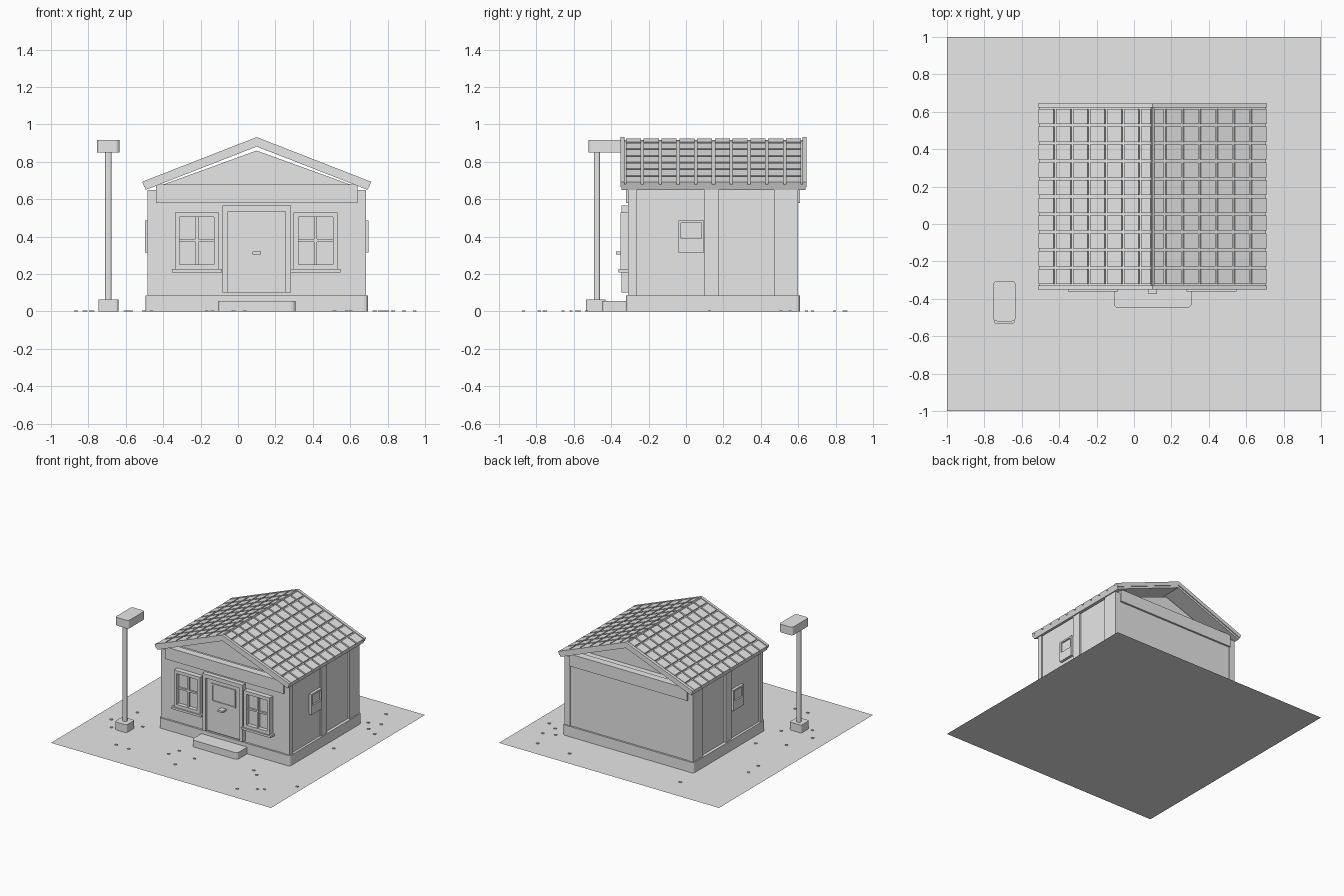
import bpy, bmesh, math, random
from mathutils import Matrix, Vector

if "Cube" in bpy.data.objects:
    bpy.data.objects.remove(bpy.data.objects["Cube"], do_unlink=True)

GREY = 0.8
mat = bpy.data.materials.new("plain grey")
mat.use_nodes = True
mat.diffuse_color = (GREY, GREY, GREY, 1)
mat.node_tree.nodes["Principled BSDF"].inputs["Base Color"].default_value = (GREY, GREY, GREY, 1)

CX, CY = 0.1, 0.145          # centre of the house
FRONT, BACK = -0.31, 0.6     # wall planes
HALF = 0.585                 # half width of the walls


def finish(name, bm):
    mesh = bpy.data.meshes.new(name)
    bm.to_mesh(mesh)
    bm.free()
    mesh.materials.append(mat)
    obj = bpy.data.objects.new(name, mesh)
    bpy.context.scene.collection.objects.link(obj)
    return obj


def add_box(bm, x, y, z, corner=0):
    """Box from (min, max) pairs, with optional rounded upright edges."""
    size = Vector((x[1] - x[0], y[1] - y[0], z[1] - z[0]))
    mid = Vector((x[0] + x[1], y[0] + y[1], z[0] + z[1])) / 2
    new = bmesh.ops.create_cube(bm, size=1, matrix=Matrix.Translation(mid) @ Matrix.Diagonal(size).to_4x4())
    if corner:
        edges = {e for v in new["verts"] for e in v.link_edges
                 if abs(e.verts[0].co.z - e.verts[1].co.z) > size.z / 2}
        bmesh.ops.bevel(bm, geom=list(edges), offset=corner, segments=3, affect="EDGES", profile=0.5)


def box(name, x, y, z, corner=0):
    bm = bmesh.new()
    add_box(bm, x, y, z, corner)
    return finish(name, bm)


def add_frame(bm, x, z, y, w):
    """Four bars around an opening that faces the front."""
    for side in ((x[0], x[0] + w), (x[1] - w, x[1])):
        add_box(bm, side, y, z)
    for level in ((z[0], z[0] + w), (z[1] - w, z[1])):
        add_box(bm, (x[0] + w, x[1] - w), y, level)


# Ground sheet with scattered pebbles
bm = bmesh.new()
bmesh.ops.create_grid(bm, x_segments=1, y_segments=1, size=1)
finish("ground", bm)

random.seed(4)
bm = bmesh.new()
count = 0
while count < 30:
    px, py = random.uniform(-0.9, 0.95), random.uniform(-0.95, 0.93)
    if abs(px - CX) < 0.62 and abs(py - CY) < 0.52:
        continue
    add_box(bm, (px - 0.01, px + 0.01), (py - 0.008, py + 0.008), (0, 0.005))
    count += 1
finish("pebbles", bm)

# Plinth, walls and corner posts
box("plinth", (CX - 0.595, CX + 0.595), (-0.32, 0.61), (0, 0.085), 0.02)
box("walls", (CX - HALF + 0.015, CX + HALF - 0.015), (FRONT + 0.005, BACK - 0.005), (0.085, 0.65))
bm = bmesh.new()
for s in (-1, 1):
    xs = sorted((CX + s * (HALF - 0.05), CX + s * HALF))
    for ys in ((FRONT, -0.265), (0.54, BACK), (0.1, 0.175), (0.47, 0.54)):
        add_box(bm, xs, ys, (0.085, 0.65))
finish("wall_posts", bm)
for s, name in ((-1, "right_wall_panel"), (1, "left_wall_panel")):
    box(name, sorted((CX + s * 0.5, CX + s * 0.575)), (-0.265, 0.1), (0.085, 0.65))

# Beams over the front and back walls, and the gable block under the roof
box("front_beam", (CX - 0.538, CX + 0.538), (FRONT - 0.01, FRONT + 0.05), (0.58, 0.68))
box("back_beam", (CX - 0.538, CX + 0.538), (BACK - 0.05, BACK + 0.01), (0.58, 0.68))
box("ceiling", (CX - 0.53, CX + 0.53), (FRONT, BACK), (0.62, 0.675))
bm = bmesh.new()
tri = [bm.verts.new(p) for p in ((CX - 0.51, -0.24, 0.675), (CX + 0.51, -0.24, 0.675), (CX, -0.24, 0.86))]
face = bm.faces.new(tri)
ext = bmesh.ops.extrude_face_region(bm, geom=[face], use_keep_orig=True)
bmesh.ops.translate(bm, vec=(0, 0.74, 0), verts=[g for g in ext["geom"] if isinstance(g, bmesh.types.BMVert)])
bmesh.ops.recalc_face_normals(bm, faces=bm.faces)
finish("gable", bm)

# Roof slopes: slab, separate tiles and end trims, tilted about the ridge
PITCH, LENGTH, STEP, GAP = math.atan(0.39), 0.655, 0.098, 0.014
for s, name in ((-1, "right_roof"), (1, "left_roof")):
    bm = bmesh.new()
    add_box(bm, sorted((0, s * LENGTH)), (-0.345, 0.638), (-0.047, -0.016))
    for ys in ((-0.35, -0.328), (0.622, 0.645)):
        add_box(bm, sorted((0, s * (LENGTH + 0.002))), ys, (-0.03, 0))
    for col in range(7):
        low = LENGTH - col * STEP
        high = max(low - STEP + GAP, 0.012)
        for row in range(10):
            y = -0.328 + row * 0.095
            add_box(bm, sorted((s * low, s * high)), (y + GAP / 2, y + 0.095 - GAP / 2), (-0.018, -0.002))
    roof = finish(name, bm)
    roof.location = (CX, 0, 0.932)
    roof.rotation_euler = (0, s * PITCH, 0)

# Front windows with frame, glazing bars and sill
for cx, name in ((-0.22, "front_window_right"), (0.415, "front_window_left")):
    bm = bmesh.new()
    add_frame(bm, (cx - 0.118, cx + 0.118), (0.225, 0.53), (-0.35, FRONT), 0.026)
    add_box(bm, (cx - 0.1, cx + 0.1), (-0.318, FRONT), (0.24, 0.52))
    add_box(bm, (cx - 0.008, cx + 0.008), (-0.335, FRONT), (0.24, 0.52))
    add_box(bm, (cx - 0.1, cx + 0.1), (-0.333, FRONT), (0.372, 0.386))
    add_box(bm, (cx - 0.134, cx + 0.134), (-0.36, FRONT), (0.208, 0.226))
    finish(name, bm)

# Door with frame, window, mail slot and doorstep
bm = bmesh.new()
for s in (-1, 1):
    add_box(bm, sorted((CX + s * 0.153, CX + s * 0.183)), (-0.345, FRONT), (0.1, 0.567))
add_box(bm, (CX - 0.153, CX + 0.153), (-0.345, FRONT), (0.535, 0.567))
finish("door_frame", bm)
box("door", (CX - 0.153, CX + 0.153), (-0.325, FRONT), (0.1, 0.535))
bm = bmesh.new()
add_frame(bm, (CX - 0.108, CX + 0.108), (0.35, 0.5), (-0.333, -0.32), 0.01)
finish("door_window", bm)
box("mail_slot", (CX - 0.022, CX + 0.022), (-0.375, -0.32), (0.305, 0.32))
box("doorstep", (CX - 0.208, CX + 0.208), (-0.45, -0.3), (0, 0.055), 0.025)

# Small windows on both side walls
for s, name in ((-1, "right"), (1, "left")):
    bm = bmesh.new()
    near, mid, far = (CX + s * d for d in (0.56, 0.585, 0.597))
    add_box(bm, sorted((near, mid)), (-0.04, 0.095), (0.315, 0.485))
    for ys in ((-0.04, -0.026), (0.083, 0.095)):
        add_box(bm, sorted((near, far)), ys, (0.315, 0.485))
    for zs in ((0.315, 0.39), (0.472, 0.485)):
        add_box(bm, sorted((near, far)), (-0.026, 0.083), zs)
    finish(name + "_side_window", bm)

# Street lamp
LX = -0.693
box("lamp_base", (LX - 0.054, LX + 0.054), (-0.535, -0.43), (0, 0.065), 0.014)
box("lamp_pole", (LX - 0.017, LX + 0.017), (-0.492, -0.46), (0.06, 0.86), 0.01)
box("lamp_head", (LX - 0.06, LX + 0.06), (-0.52, -0.305), (0.85, 0.917), 0.02)
